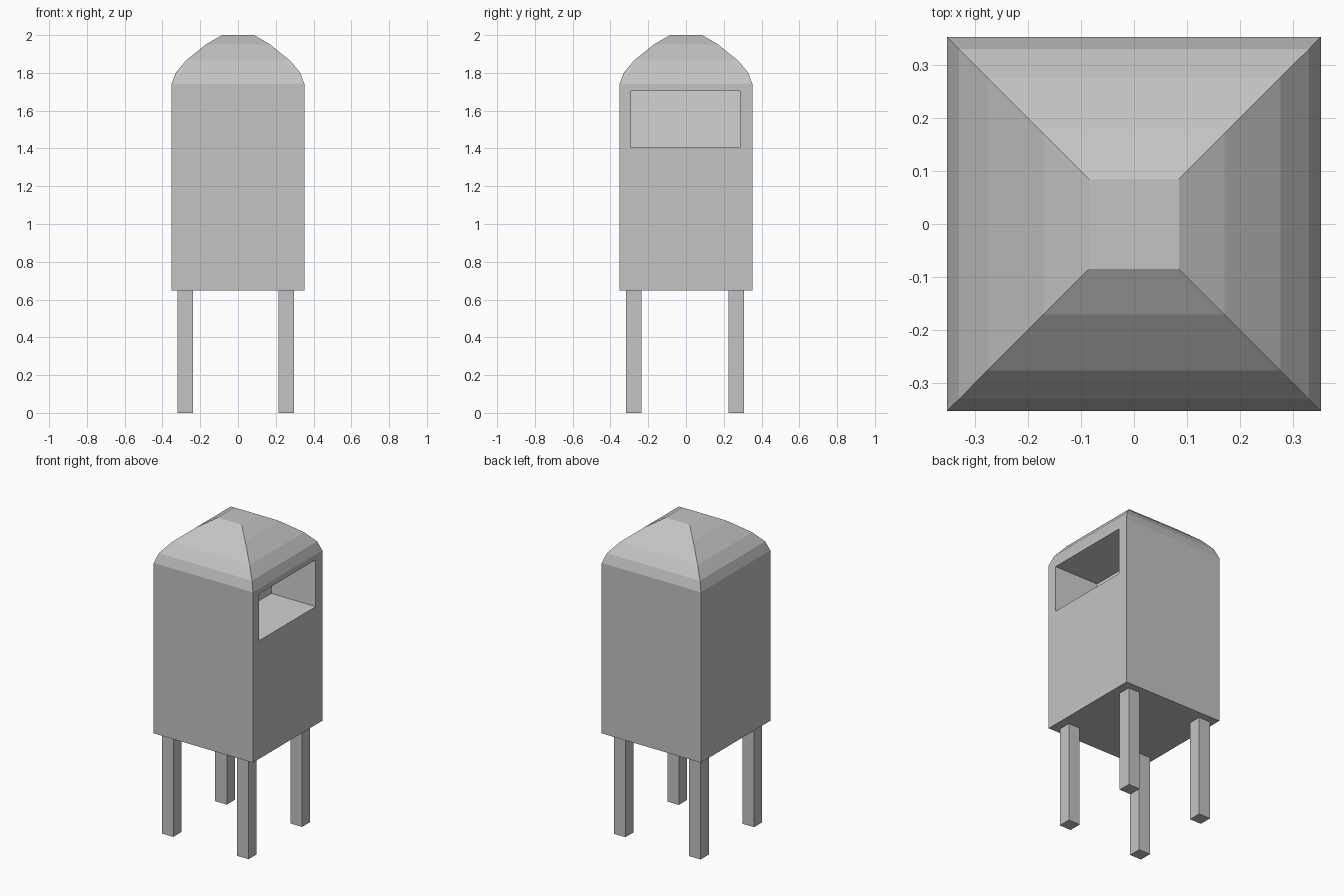
import bpy
import bmesh

cube = bpy.data.objects.get("Cube")
if cube:
    bpy.data.objects.remove(cube, do_unlink=True)


def material(name, value):
    mat = bpy.data.materials.new(name)
    mat.use_nodes = True
    color = (value, value, value, 1)
    mat.diffuse_color = color
    mat.node_tree.nodes["Principled BSDF"].inputs["Base Color"].default_value = color
    return mat


shell_grey = material("shell grey", 0.55)
inner_grey = material("light inner grey", 0.64)


def finish(bm, name, mats):
    mesh = bpy.data.meshes.new(name)
    bm.to_mesh(mesh)
    bm.free()
    for mat in mats:
        mesh.materials.append(mat)
    obj = bpy.data.objects.new(name, mesh)
    bpy.context.collection.objects.link(obj)
    return obj


def bridge(bm, a, b, mat=0):
    """Join two four-point rings with quads."""
    faces = []
    for i in range(4):
        j = (i + 1) % 4
        face = bm.faces.new((a[i], a[j], b[j], b[i]))
        face.material_index = mat
        faces.append(face)
    return faces


# Square shell with a faceted domed roof: half width and height of each ring
profile = [(0.352, 0.647), (0.352, 1.74), (0.33, 1.80), (0.276, 1.865),
           (0.171, 1.95), (0.085, 2.0)]
bm = bmesh.new()
rings = []
for r, z in profile:
    corners = ((r, -r), (r, r), (-r, r), (-r, -r))
    rings.append([bm.verts.new((x, y, z)) for x, y in corners])
walls = [bridge(bm, a, b) for a, b in zip(rings, rings[1:])]
bm.faces.new(rings[0][::-1])
bm.faces.new(rings[-1])

# Rectangular slot in the left wall, opening into a closed pocket
wall = walls[0][0]
outer = list(wall.verts)
bm.faces.remove(wall)


def slot_ring(x):
    points = ((-0.29, 1.405), (0.285, 1.405), (0.285, 1.705), (-0.29, 1.705))
    return [bm.verts.new((x, y, z)) for y, z in points]


mouth, pocket = slot_ring(0.352), slot_ring(0.037)
bridge(bm, outer, mouth)
bridge(bm, mouth, pocket, 1)
back = bm.faces.new(pocket)
back.material_index = 1
bmesh.ops.recalc_face_normals(bm, faces=bm.faces)
finish(bm, "bin_body", [shell_grey, inner_grey])

# Four square legs
LEG_HEIGHT, LEG_WIDTH = 0.647, 0.082
for side, x in (("right", -0.278), ("left", 0.256)):
    for end, y in (("front", -0.276), ("back", 0.266)):
        bm = bmesh.new()
        bmesh.ops.create_cube(bm, size=1)
        bmesh.ops.scale(bm, vec=(LEG_WIDTH, LEG_WIDTH, LEG_HEIGHT), verts=bm.verts)
        bmesh.ops.translate(bm, vec=(x, y, LEG_HEIGHT / 2), verts=bm.verts)
        finish(bm, f"{end}_{side}_leg", [shell_grey])
